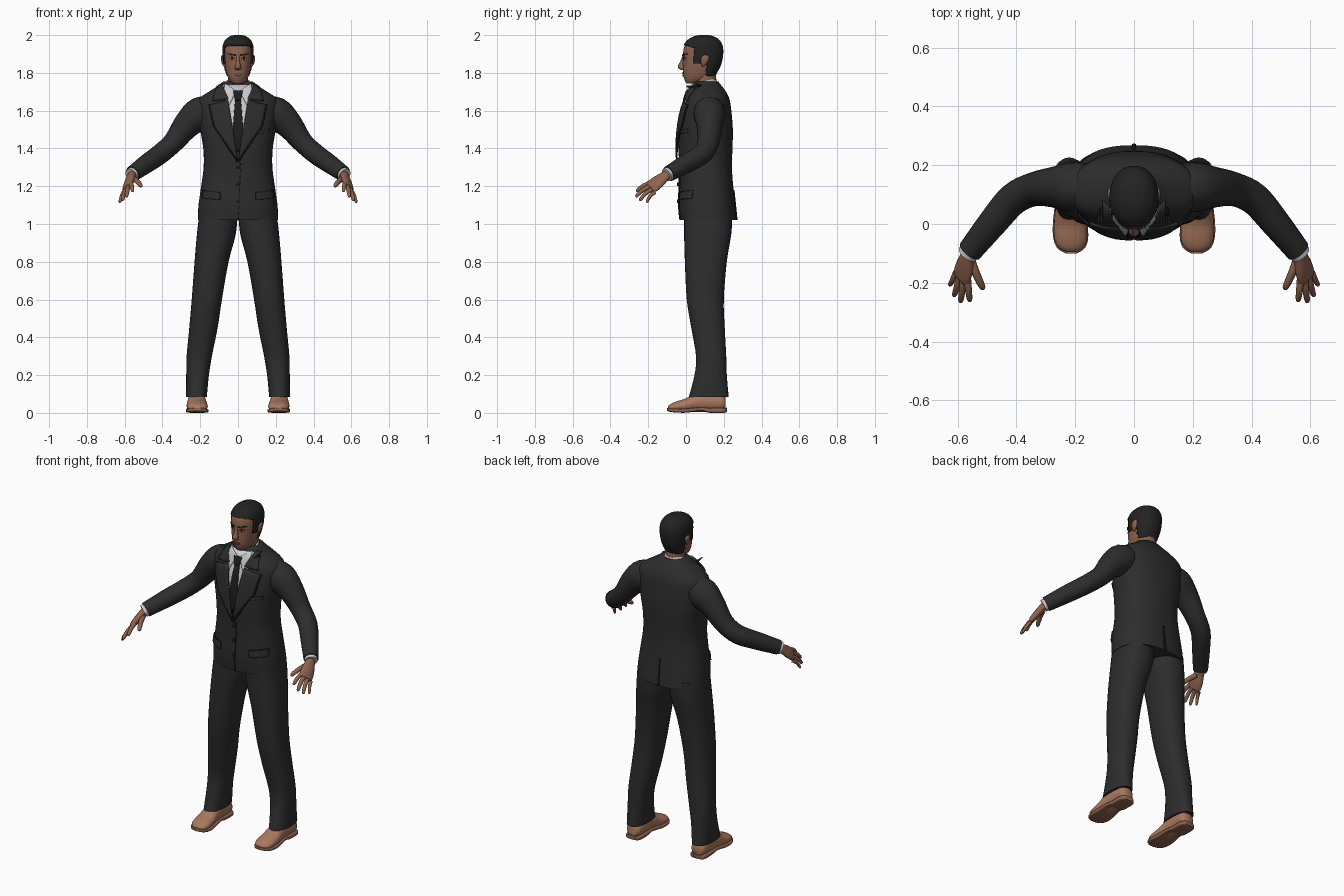
import bpy, bmesh, math
from mathutils import Vector
from mathutils.bvhtree import BVHTree

cube = bpy.data.objects.get("Cube")
if cube:
    bpy.data.objects.remove(cube, do_unlink=True)


def material(name, r, g, b):
    m = bpy.data.materials.new(name)
    m.use_nodes = True
    m.diffuse_color = (r, g, b, 1)
    m.node_tree.nodes["Principled BSDF"].inputs["Base Color"].default_value = (r, g, b, 1)
    return m


SUIT = material("charcoal cloth", .026, .026, .027)
DARK = material("black cloth", .012, .012, .013)
SHIRT = material("white shirt", .6, .6, .62)
SKIN = material("brown skin", .27, .125, .075)
LIPS = material("lip brown", .18, .07, .05)
HAIR = material("black hair", .016, .016, .017)
EYES = material("eye white", .45, .42, .4)
SHOE = material("tan leather", .4, .19, .115)
SOLE = material("sole leather", .27, .125, .075)


def finish(name, bm, mat, mirror=False, thick=0, offset=0):
    """Turn a bmesh into a smooth-shaded object, optionally mirrored and thickened."""
    bmesh.ops.recalc_face_normals(bm, faces=bm.faces[:])
    me = bpy.data.meshes.new(name)
    bm.to_mesh(me)
    bm.free()
    me.materials.append(mat)
    me.shade_smooth()
    me.set_sharp_from_angle(angle=math.radians(50))
    ob = bpy.data.objects.new(name, me)
    bpy.context.collection.objects.link(ob)
    if thick:
        mod = ob.modifiers.new("thickness", "SOLIDIFY")
        mod.thickness, mod.offset = thick, offset
    if mirror:
        ob.modifiers.new("mirror", "MIRROR").use_mirror_merge = False
    return ob


def spline(rows, k):
    """Catmull-Rom interpolation of whole rows of numbers."""
    rows = [Vector(r) for r in rows]
    out = []
    for i in range(len(rows) - 1):
        a, b, c, d = rows[max(i - 1, 0)], rows[i], rows[i + 1], rows[min(i + 2, len(rows) - 1)]
        for j in range(k):
            t = j / k
            out.append(b + (c - a) * (t / 2) + (a * 2 - b * 5 + c * 4 - d) * (t * t / 2)
                       + (b * 3 - a - c * 3 + d) * (t ** 3 / 2))
    return out + [rows[-1]]


def loft(name, rows, mat, hint=(1, 0, 0), axis=None, n=24, k=4, power=2, mirror=False, keep=None, thick=0):
    """Skin rings of x, y, z, radius along hint, other radius; axis fixes the ring plane."""
    rows = spline(rows, k)
    bm = bmesh.new()
    rings = []
    for i, r in enumerate(rows):
        t = axis or Vector(rows[min(i + 1, len(rows) - 1)][:3]) - Vector(rows[max(i - 1, 0)][:3])
        t = Vector(t).normalized()
        u = Vector(hint)
        u = (u - t * u.dot(t)).normalized()
        v = t.cross(u)
        ring = []
        for j in range(n):
            a = math.tau * j / n
            c, s = (math.copysign(abs(f) ** (2 / power), f) for f in (math.cos(a), math.sin(a)))
            ring.append(bm.verts.new(Vector(r[:3]) + u * c * max(r[3], .001) + v * s * max(r[4], .001)))
        rings.append(ring)
    for a, b in zip(rings, rings[1:]):
        for j in range(n):
            bm.faces.new((a[j], a[(j + 1) % n], b[(j + 1) % n], b[j]))
    bm.faces.new(rings[0])
    bm.faces.new(rings[-1])
    if keep:
        drop = [f for f in bm.faces if not keep(f.calc_center_median())]
        bmesh.ops.delete(bm, geom=drop, context="FACES")
    return finish(name, bm, mat, mirror, thick, -1)


def column(name, rows, mat, **kw):
    """Upright loft from rows of centre x, z, half width, front y, back y."""
    full = [(x, (f + b) / 2, z, w, (b - f) / 2) for x, z, w, f, b in rows]
    return loft(name, full, mat, axis=(0, 0, 1), **kw)


def tree(ob):
    return BVHTree.FromPolygons([v.co for v in ob.data.vertices], [p.vertices for p in ob.data.polygons])


def plate(name, corners, mat, target, off=.004, side=-1, mirror=False, res=8, thick=.006):
    """Lay a four-cornered x, z patch over the front (side -1) or back (side 1) of a target."""
    a, b, c, d = (Vector(p) for p in corners)
    bm = bmesh.new()
    grid = []
    for i in range(res + 1):
        row = []
        for j in range(res + 1):
            s, t = i / res, j / res
            p = a.lerp(b, s).lerp(d.lerp(c, s), t)
            hit = target.ray_cast(Vector((p.x, side * 2, p.y)), Vector((0, -side, 0)))[0]
            if hit is None:
                hit = target.find_nearest(Vector((p.x, side * .1, p.y)))[0]
            row.append(bm.verts.new((p.x, hit.y + side * off, p.y)))
        grid.append(row)
    for i in range(res):
        for j in range(res):
            bm.faces.new((grid[i][j], grid[i + 1][j], grid[i + 1][j + 1], grid[i][j + 1]))
    bmesh.ops.remove_doubles(bm, verts=bm.verts[:], dist=.0002)
    return finish(name, bm, mat, mirror, thick)


# Jacket body
jacket = column("jacket", [
    (0, 1.02, .213, -.03, .268), (0, 1.1, .209, -.038, .26), (0, 1.2, .195, -.035, .25),
    (0, 1.3, .182, -.035, .243), (0, 1.4, .184, -.04, .246), (0, 1.5, .2, -.035, .248),
    (0, 1.6, .212, -.018, .24), (0, 1.66, .208, .002, .23), (0, 1.7, .155, .015, .212),
    (0, 1.73, .108, .028, .19), (0, 1.755, .078, .045, .17)], SUIT, n=48, power=2.4)
body = tree(jacket)

# Sleeves, shirt cuffs and trousers
loft("sleeves", [
    (.12, .125, 1.61, .07, .07), (.2, .125, 1.582, .09, .085), (.27, .125, 1.525, .073, .07),
    (.34, .118, 1.435, .056, .058), (.41, .085, 1.372, .053, .055), (.48, .005, 1.322, .05, .05),
    (.558, -.092, 1.266, .042, .042)], SUIT, hint=(.6, 0, .8), mirror=True)
loft("shirt_cuffs", [(.54, -.07, 1.28, .036, .036), (.566, -.103, 1.259, .036, .036)], SHIRT,
     hint=(.6, 0, .8), mirror=True)
column("trousers", [
    (.22, .085, .055, .015, .226), (.214, .2, .06, .045, .216), (.205, .3, .067, .053, .213),
    (.183, .45, .075, .028, .205), (.165, .6, .08, .004, .2), (.14, .8, .09, -.006, .216),
    (.114, .95, .103, -.01, .24), (.104, 1.06, .1, -.01, .245)], SUIT, mirror=True, n=32, power=2.3)

# Shirt front, tie and lapels
plate("shirt_front", [(-.085, 1.735), (.085, 1.735), (.02, 1.4), (-.02, 1.4)], SHIRT, body, .003)
plate("shirt_collar_wings", [(.008, 1.705), (.07, 1.745), (.075, 1.69), (.048, 1.625)], SHIRT, body, .011, mirror=True)
loft("shirt_collar_band", [(0, .113, 1.69, .076, .076), (0, .095, 1.755, .062, .062)], SHIRT, n=32)
plate("tie_knot", [(-.026, 1.705), (.026, 1.705), (.015, 1.655), (-.015, 1.655)], DARK, body, .013, thick=.009)
plate("tie_blade", [(-.015, 1.66), (.015, 1.66), (.038, 1.38), (-.038, 1.38)], DARK, body, .007)
plate("lapels", [(.052, 1.655), (.15, 1.63), (.125, 1.52), (.0, 1.33)], SUIT, body, .012, mirror=True, thick=.009)
plate("lapel_necks", [(.085, 1.742), (.112, 1.728), (.135, 1.652), (.05, 1.66)], SUIT, body, .012, mirror=True, thick=.009)
plate("lapel_edges", [(.152, 1.632), (.156, 1.63), (.131, 1.518), (.126, 1.52)], DARK, body, .01, mirror=True)
plate("lapel_lower_edges", [(.126, 1.52), (.131, 1.518), (.006, 1.326), (.002, 1.33)], DARK, body, .01, mirror=True)

# Jacket trim
plate("front_seam", [(.012, 1.32), (.016, 1.32), (.004, 1.02), (0, 1.02)], DARK, body, .002)
plate("pocket_flaps", [(.095, 1.165), (.185, 1.175), (.187, 1.135), (.095, 1.128)], SUIT, body, .005, mirror=True, thick=.009)
plate("pocket_seams", [(.095, 1.17), (.185, 1.18), (.185, 1.175), (.095, 1.165)], DARK, body, .003, mirror=True)
plate("breast_pocket", [(.1, 1.495), (.165, 1.505), (.165, 1.485), (.1, 1.475)], SUIT, body, .004)
plate("back_vent", [(-.004, 1.18), (.004, 1.18), (.007, 1.02), (-.007, 1.02)], DARK, body, .002, side=1)
for number, z in enumerate((1.3, 1.21, 1.12)):
    loft("button_%d" % number, [(0, -.035, z, .01, .01), (0, -.046, z, .01, .01), (0, -.048, z, .006, .006)],
         DARK, axis=(0, -1, 0), n=12, k=1)

# Hands
ACROSS = (.55, .45, -.6)
loft("palms", [
    (.556, -.09, 1.268, .026, .022), (.567, -.115, 1.25, .03, .02), (.577, -.15, 1.222, .04, .02),
    (.586, -.18, 1.198, .041, .016), (.589, -.19, 1.19, .034, .008)], SKIN, hint=ACROSS, mirror=True, n=20)
for finger, base, tip, r in (
        ("index", (.566, -.19, 1.215), (.558, -.262, 1.17), .0115),
        ("middle", (.58, -.188, 1.2), (.59, -.266, 1.142), .0115),
        ("ring", (.594, -.178, 1.184), (.612, -.245, 1.122), .011),
        ("little", (.606, -.164, 1.168), (.627, -.208, 1.112), .0095),
        ("thumb", (.556, -.12, 1.24), (.512, -.222, 1.198), .014)):
    a, b = Vector(base), Vector(tip)
    bulge = Vector((0, -.004, .007))
    path = [(*(a.lerp(b, t) + bulge * (1 - (2 * t - 1) ** 2)), r * s, r * s)
            for t, s in ((0, 1.1), (.4, 1), (.75, .9), (.94, .7), (1, .25))]
    loft(finger + "_fingers", path, SKIN, hint=ACROSS, mirror=True, n=12, k=3)

# Shoes
ALONG = (0, -1, 0)
loft("shoe_uppers", [
    (.218, .21, .05, .03, .03), (.218, .19, .055, .045, .045), (.218, .12, .06, .047, .055),
    (.218, .05, .055, .05, .05), (.217, 0, .04, .055, .037), (.215, -.05, .033, .055, .028),
    (.214, -.08, .028, .042, .02), (.213, -.094, .026, .018, .01)], SHOE, axis=ALONG, mirror=True)
loft("shoe_soles", [
    (.218, .217, .016, .028, .012), (.218, .195, .013, .048, .013), (.218, .12, .014, .049, .013),
    (.218, .08, .02, .05, .01), (.217, 0, .012, .059, .011), (.215, -.05, .012, .059, .01),
    (.214, -.083, .015, .046, .01), (.213, -.1, .018, .018, .008)], SOLE, axis=ALONG, mirror=True, power=5)

# Head and neck
skull = [
    (0, 1.743, .024, .004, .05), (0, 1.755, .04, -.004, .09), (0, 1.78, .055, -.013, .14),
    (0, 1.81, .064, -.015, .16), (0, 1.85, .071, -.016, .178), (0, 1.9, .075, -.016, .187),
    (0, 1.94, .073, -.008, .184), (0, 1.97, .058, .016, .165), (0, 1.988, .03, .055, .13),
    (0, 1.992, .005, .085, .1)]
head = column("head", skull, SKIN, n=48, k=6, power=2.2)
face = tree(head)
loft("neck", [(0, .11, 1.68, .058, .058), (0, .105, 1.74, .054, .056), (0, .1, 1.82, .054, .06)], SKIN)


def hairline(p):
    if p.y < .04:
        return p.z > 1.948 - max(p.y, 0) * .3
    return p.z > (1.85 if p.y < .085 else 1.88 if p.y < .11 else 1.785)


# Hair shell over the skull
column("hair", [(x, z + max(0, z - 1.9) * .09, w + .008, f - .006, b + .01) for x, z, w, f, b in skull],
       HAIR, n=64, k=12, power=2.2, keep=hairline, thick=.008)

# Ears and nose
loft("ears", [(.07, .09, 1.835, .006, .008), (.077, .096, 1.85, .009, .016), (.081, .101, 1.875, .01, .022),
              (.08, .103, 1.89, .008, .016), (.078, .103, 1.897, .003, .005)], SKIN, axis=(0, 0, 1), mirror=True, n=14)
loft("nose", [(0, -.01, 1.892, .008, .008), (0, -.018, 1.86, .01, .013), (0, -.025, 1.838, .015, .018),
              (0, -.023, 1.825, .018, .017), (0, -.018, 1.816, .012, .009)], SKIN, axis=(0, 0, 1), n=16)

# Eyes, brows and lips
plate("eyebrows", [(.012, 1.898), (.052, 1.904), (.055, 1.897), (.012, 1.889)], HAIR, face, .003, mirror=True, thick=.004)
plate("eyes", [(.017, 1.873), (.032, 1.882), (.046, 1.874), (.032, 1.868)], EYES, face, .001, mirror=True, thick=.003)
plate("irises", [(.027, 1.88), (.037, 1.88), (.036, 1.869), (.028, 1.869)], DARK, face, .002, mirror=True, res=3, thick=.003)
plate("upper_lids", [(.015, 1.875), (.032, 1.887), (.049, 1.876), (.032, 1.881)], DARK, face, .002, mirror=True, thick=.003)
plate("upper_lip", [(-.024, 1.794), (0, 1.803), (.024, 1.794), (0, 1.793)], LIPS, face, .003, thick=.005)
plate("lower_lip", [(-.022, 1.792), (0, 1.792), (.022, 1.792), (0, 1.78)], LIPS, face, .003, thick=.005)
